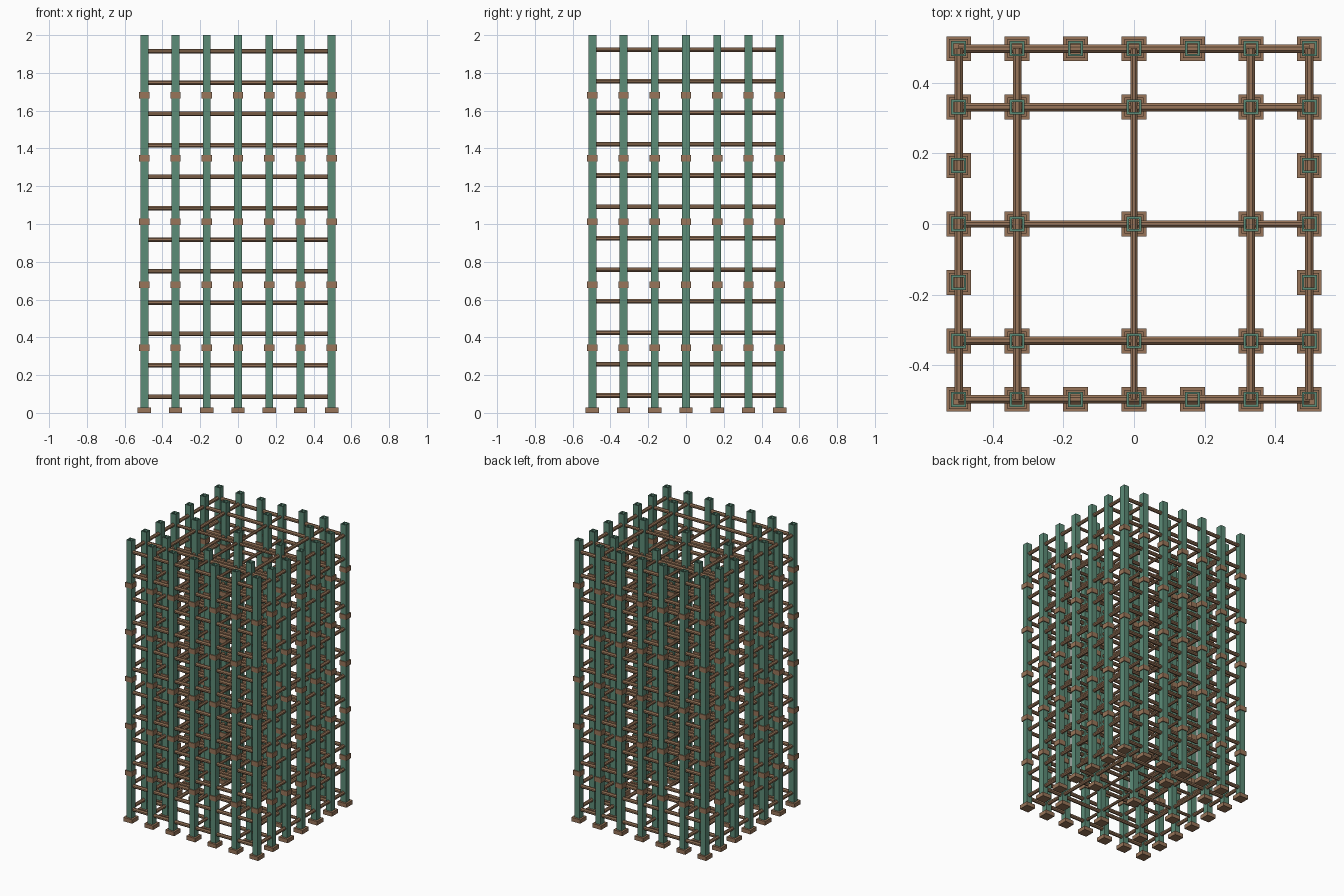
import bpy
import bmesh
import math
from mathutils import Matrix

if "Cube" in bpy.data.objects:
    bpy.data.objects.remove(bpy.data.objects["Cube"])

S = 0.1653                 # spacing between posts
EDGE = 3 * S               # outermost post line
LEVELS = 12                # rail layers
LEVEL_STEP = 0.1664


def material(name, color):
    m = bpy.data.materials.new(name)
    m.diffuse_color = (*color, 1.0)
    m.use_nodes = True
    m.node_tree.nodes["Principled BSDF"].inputs["Base Color"].default_value = m.diffuse_color
    return m


GREEN = material("green paint", (0.107, 0.262, 0.187))
BROWN = material("brown wood", (0.315, 0.178, 0.100))


def make_mesh(name, mat, build):
    bm = bmesh.new()
    build(bm)
    bmesh.ops.recalc_face_normals(bm, faces=bm.faces[:])
    me = bpy.data.meshes.new(name)
    bm.to_mesh(me)
    bm.free()
    me.materials.append(mat)
    return me


def place(name, me, loc):
    ob = bpy.data.objects.new(name, me)
    ob.location = loc
    bpy.context.collection.objects.link(ob)
    return ob


def box(w, h):
    """Solid square block standing on its origin."""
    def build(bm):
        mat = Matrix.Translation((0, 0, h / 2)) @ Matrix.Diagonal((w, w, h, 1))
        bmesh.ops.create_cube(bm, size=1, matrix=mat)
    return build


def tube(outer, inner, z0, z1):
    """Hollow square tube with both rims closed."""
    def build(bm):
        corners = ((-1, -1), (1, -1), (1, 1), (-1, 1))
        loops = [[bm.verts.new((x * w / 2, y * w / 2, z)) for x, y in corners]
                 for w, z in ((outer, z0), (outer, z1), (inner, z1), (inner, z0))]
        for k in range(4):
            a, b = loops[k], loops[(k + 1) % 4]
            for i in range(4):
                j = (i + 1) % 4
                bm.faces.new((a[i], a[j], b[j], b[i]))
    return build


def rail(width, axis):
    """Eight-sided bar centred on its origin, flat sides up and down."""
    def build(bm):
        r = width / 2 / math.cos(math.pi / 8)
        turn = Matrix.Rotation(math.pi / 2, 4, 'Y' if axis == 'x' else 'X')
        bmesh.ops.create_cone(bm, cap_ends=True, segments=8, radius1=r, radius2=r,
                              depth=2 * EDGE,
                              matrix=turn @ Matrix.Rotation(math.pi / 8, 4, 'Z'))
    return build


# Upright posts, foot plates and collars
post_me = make_mesh("post", GREEN, tube(0.042, 0.029, 0.015, 2.0))
foot_me = make_mesh("foot_plate", BROWN, box(0.07, 0.028))
collar_me = make_mesh("collar", BROWN, tube(0.054, 0.040, -0.017, 0.017))

for i in range(-3, 4):
    for j in range(-3, 4):
        on_rim = max(abs(i), abs(j)) == 3
        on_inner_grid = i in (-2, 0, 2) and j in (-2, 0, 2)
        if not (on_rim or on_inner_grid):
            continue
        x, y = i * S, j * S
        place("post", post_me, (x, y, 0))
        place("foot_plate", foot_me, (x, y, 0))
        for k in range(5):
            place("collar", collar_me, (x, y, 0.345 + k * 0.334))

# Horizontal rails in both directions, slimmer along the centre lines
for axis, z0 in (('x', 0.085), ('y', 0.092)):
    thick = make_mesh("rail_" + axis, BROWN, rail(0.024, axis))
    slim = make_mesh("centre_rail_" + axis, BROWN, rail(0.020, axis))
    for i in (-3, -2, 0, 2, 3):
        for k in range(LEVELS):
            z = z0 + k * LEVEL_STEP
            loc = (0, i * S, z) if axis == 'x' else (i * S, 0, z)
            me = slim if i == 0 else thick
            place(me.name, me, loc)
